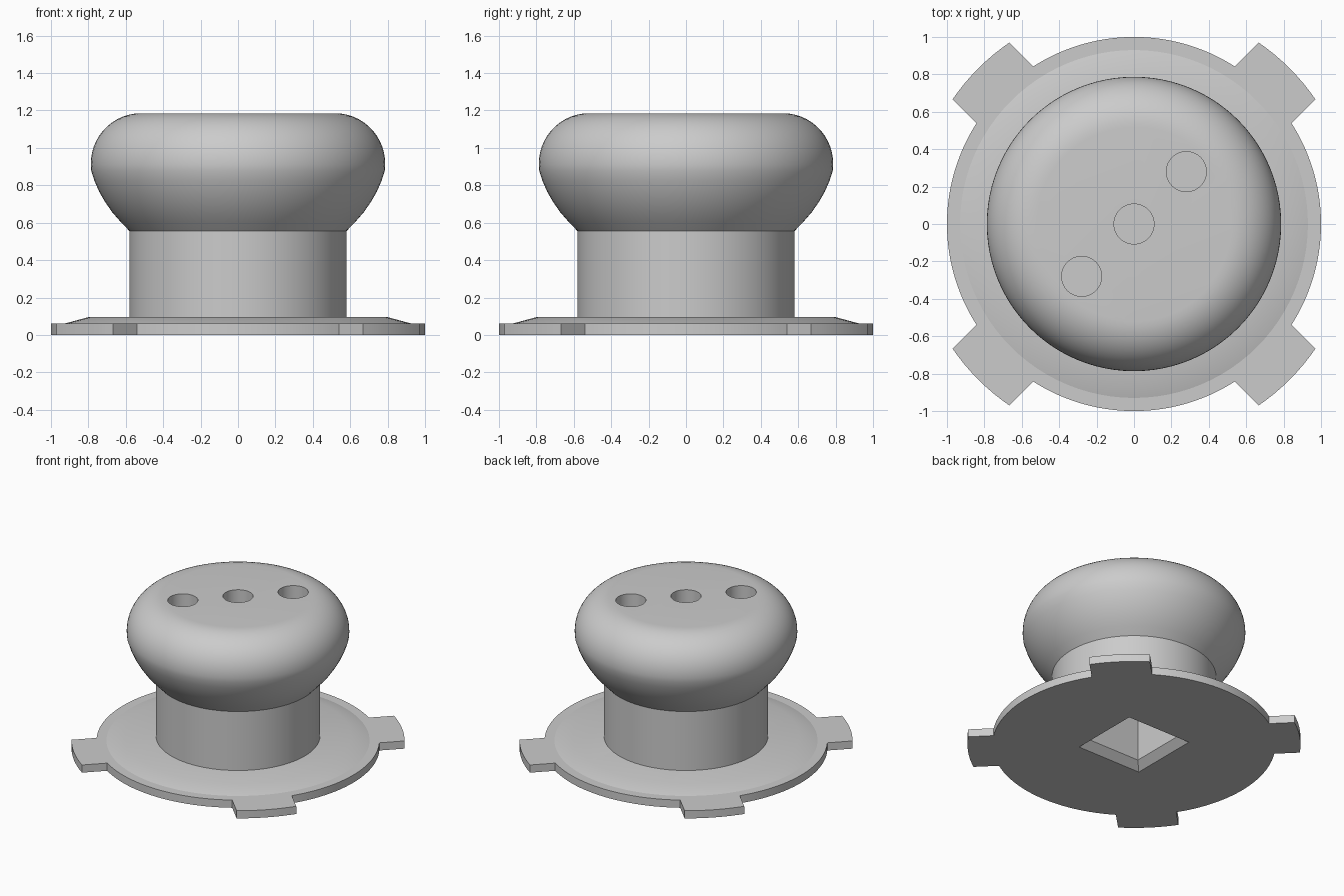
import bpy
import bmesh
from math import sin, cos, pi, radians, sqrt, asin

if "Cube" in bpy.data.objects:
    bpy.data.objects.remove(bpy.data.objects["Cube"], do_unlink=True)

# One plain grey for everything
grey = bpy.data.materials.new("plain_grey")
grey.use_nodes = True
grey.diffuse_color = (0.6, 0.6, 0.6, 1)
grey.node_tree.nodes["Principled BSDF"].inputs["Base Color"].default_value = (0.6, 0.6, 0.6, 1)


def add_object(name, bm):
    bmesh.ops.recalc_face_normals(bm, faces=bm.faces)
    mesh = bpy.data.meshes.new(name)
    bm.to_mesh(mesh)
    bm.free()
    mesh.materials.append(grey)
    obj = bpy.data.objects.new(name, mesh)
    bpy.context.collection.objects.link(obj)
    return obj


def lathe(name, profile, sides=96, turn=0.0, centre=(0, 0)):
    """Closed solid of revolution from (radius, height) points, bottom to top."""
    bm = bmesh.new()
    angles = [turn + 2 * pi * i / sides for i in range(sides)]
    rings = [[bm.verts.new((centre[0] + r * cos(a), centre[1] + r * sin(a), z))
              for a in angles] for r, z in profile]
    for low, high in zip(rings, rings[1:]):
        for i in range(sides):
            j = (i + 1) % sides
            bm.faces.new((low[i], low[j], high[j], high[i]))
    bm.faces.new(rings[0][::-1])
    bm.faces.new(rings[-1])
    return add_object(name, bm)


def select_only(obj):
    bpy.ops.object.select_all(action="DESELECT")
    obj.select_set(True)
    bpy.context.view_layer.objects.active = obj


def cut(obj, cutter):
    mod = obj.modifiers.new("cut", "BOOLEAN")
    mod.operation = "DIFFERENCE"
    mod.solver = "EXACT"
    mod.object = cutter
    select_only(obj)
    bpy.ops.object.modifier_apply(modifier=mod.name)


# Flat base plate: round outline with four straight-sided tabs on the diagonals
TAB_RADIUS, TAB_HALF = 1.177, 0.214
rim_half, tip_half = asin(TAB_HALF), asin(TAB_HALF / TAB_RADIUS)


def arc(radius, start, end, steps):
    return [(radius * cos(start + (end - start) * i / steps),
             radius * sin(start + (end - start) * i / steps)) for i in range(steps + 1)]


outline = []
for k in range(4):
    mid = pi / 4 + k * pi / 2
    outline += arc(TAB_RADIUS, mid - tip_half, mid + tip_half, 8)
    outline += arc(1.0, mid + rim_half, mid + pi / 2 - rim_half, 24)
bm = bmesh.new()
face = bm.faces.new([bm.verts.new((x, y, 0)) for x, y in outline])
top = bmesh.ops.extrude_face_region(bm, geom=[face])["geom"]
bmesh.ops.translate(bm, vec=(0, 0, 0.06),
                    verts=[v for v in top if isinstance(v, bmesh.types.BMVert)])
base_plate = add_object("base_plate", bm)

# Sloping shoulder on the plate, and the straight neck
plate_shoulder = lathe("plate_shoulder", [(0.93, 0.06), (0.80, 0.095)])
neck = lathe("neck", [(0.58, 0.09), (0.58, 0.56)])

# Rounded grip: flared underside, bulging side, rolled top edge
lower = [(0.58, 0.555), (0.628, 0.605), (0.672, 0.655), (0.71, 0.71),
         (0.742, 0.765), (0.768, 0.825)]
roll = [(0.52 + 0.267 * cos(a), 0.915 + 0.27 * sin(a))
        for a in (radians(d) for d in range(-8, 91, 7))]
grip = lathe("grip", lower + roll + [(0.52, 1.185)])

# Square socket in the underside, with a chamfered mouth
socket = lathe("socket_cutter", [(w * sqrt(2), z) for w, z in
               ((0.325, -0.05), (0.221, 0.054), (0.221, 0.5))], sides=4, turn=pi / 4)
for part in (base_plate, plate_shoulder, neck):
    cut(part, socket)
bpy.data.objects.remove(socket, do_unlink=True)

# Three blind holes along the diagonal of the grip's top
for d in (-0.28, 0, 0.28):
    hole = lathe("hole_cutter", [(0.107, 0.88), (0.107, 1.3)], sides=40, centre=(d, d))
    cut(grip, hole)
    bpy.data.objects.remove(hole, do_unlink=True)

# Smooth round surfaces, sharp edges kept
for part in (base_plate, plate_shoulder, neck, grip):
    select_only(part)
    bpy.ops.object.shade_smooth_by_angle(angle=radians(30))
